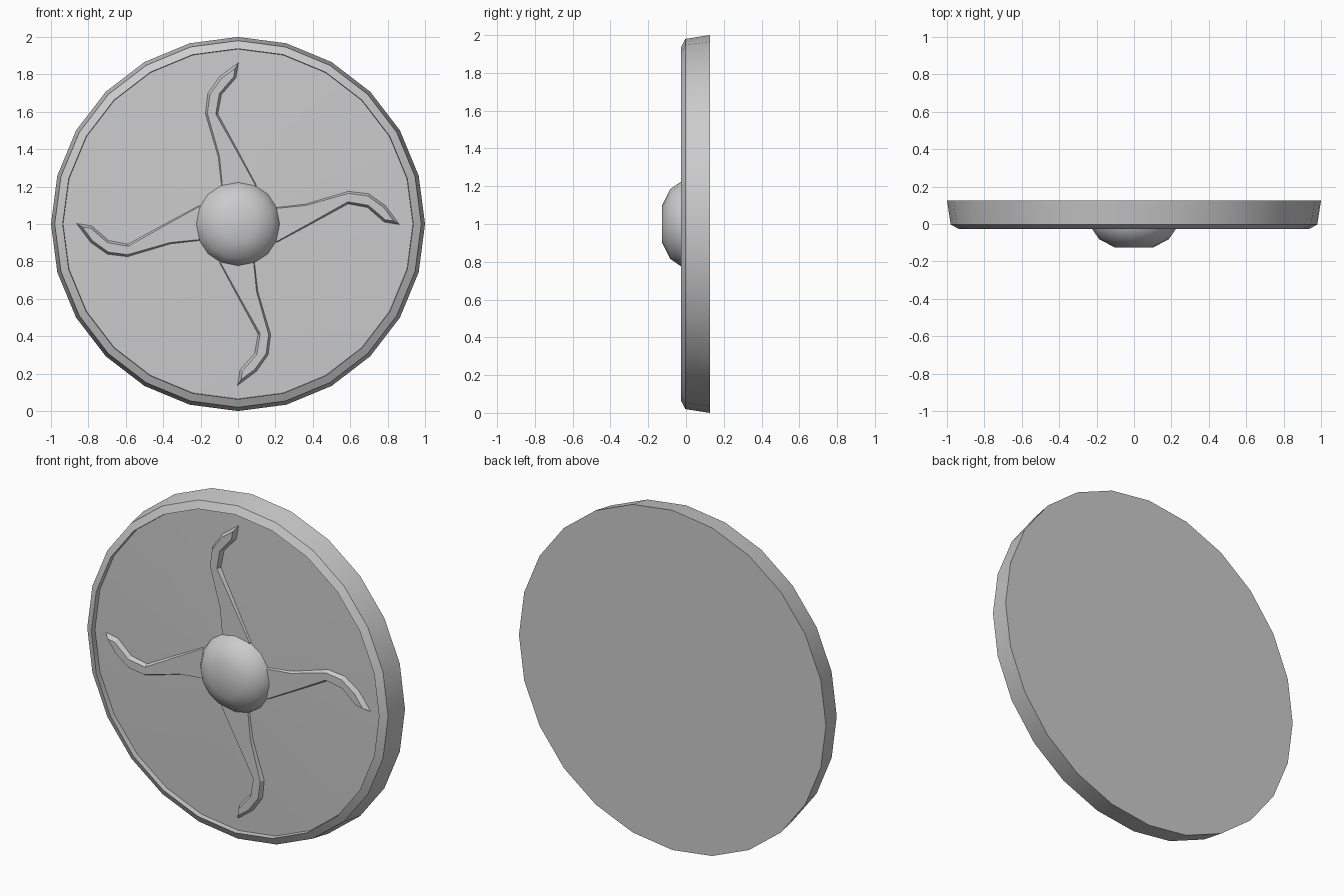
import bpy, bmesh, math
from mathutils import Matrix, Vector

cube = bpy.data.objects.get("Cube")
if cube:
    bpy.data.objects.remove(cube, do_unlink=True)

CENTRE = Vector((0, 0, 1))

grey = bpy.data.materials.new("plain grey")
grey.use_nodes = True
grey.diffuse_color = (0.6, 0.6, 0.6, 1)
for node in grey.node_tree.nodes:
    if node.type == 'BSDF_PRINCIPLED':
        node.inputs["Base Color"].default_value = grey.diffuse_color


def finish(bm, name, angle):
    """Turn the bmesh into a shaded object."""
    mesh = bpy.data.meshes.new(name)
    bm.to_mesh(mesh)
    bm.free()
    mesh.materials.append(grey)
    obj = bpy.data.objects.new(name, mesh)
    bpy.context.collection.objects.link(obj)
    bpy.ops.object.select_all(action='DESELECT')
    obj.select_set(True)
    bpy.context.view_layer.objects.active = obj
    bpy.ops.object.shade_smooth_by_angle(angle=math.radians(angle))
    return obj


def lathe(name, profile, sides, angle):
    """Spin (radius, y) points about the front-to-back axis and cap both ends."""
    bm = bmesh.new()
    rings = []
    for r, y in profile:
        turns = [2 * math.pi * i / sides for i in range(sides)]
        rings.append([bm.verts.new(CENTRE + Vector((r * math.sin(t), y, r * math.cos(t))))
                      for t in turns])
    for a, b in zip(rings, rings[1:]):
        for i in range(sides):
            j = (i + 1) % sides
            bm.faces.new((a[i], a[j], b[j], b[i]))
    bm.faces.new(rings[0])
    bm.faces.new(rings[-1])
    bmesh.ops.recalc_face_normals(bm, faces=bm.faces)
    return finish(bm, name, angle)


# Round board: tapered side, bevelled rim and a shallow domed front panel
lathe("shield_board",
      [(1.0, 0.126), (0.98, -0.003), (0.937, -0.026), (0.935, 0.005), (0.15, -0.02)],
      24, 30)

# Central boss
lathe("centre_boss",
      [(0.23, 0.0), (0.222, -0.03), (0.185, -0.083), (0.1, -0.126)],
      16, 60)

# Four curved raised arms with sloping walls
ARM = [(-0.09, 0.1), (-0.1, 0.21), (-0.115, 0.36), (-0.18, 0.59), (-0.165, 0.7),
       (-0.1, 0.79), (0.005, 0.867), (-0.008, 0.78), (-0.085, 0.69), (-0.102, 0.59),
       (0.005, 0.4), (0.11, 0.21), (0.09, 0.1)]
for k, side in enumerate(("top", "right", "bottom", "left")):
    bm = bmesh.new()
    spin = Matrix.Rotation(k * math.pi / 2, 3, 'Y')
    base = bm.faces.new([bm.verts.new(CENTRE + spin @ Vector((x, 0.006, z))) for x, z in ARM])
    base.normal_update()
    if base.normal.y > 0:
        base.normal_flip()
    bmesh.ops.inset_region(bm, faces=[base], thickness=0.016, use_even_offset=True,
                           use_boundary=True)
    for v in base.verts:
        v.co.y = -0.027
    finish(bm, side + "_arm", 20)
